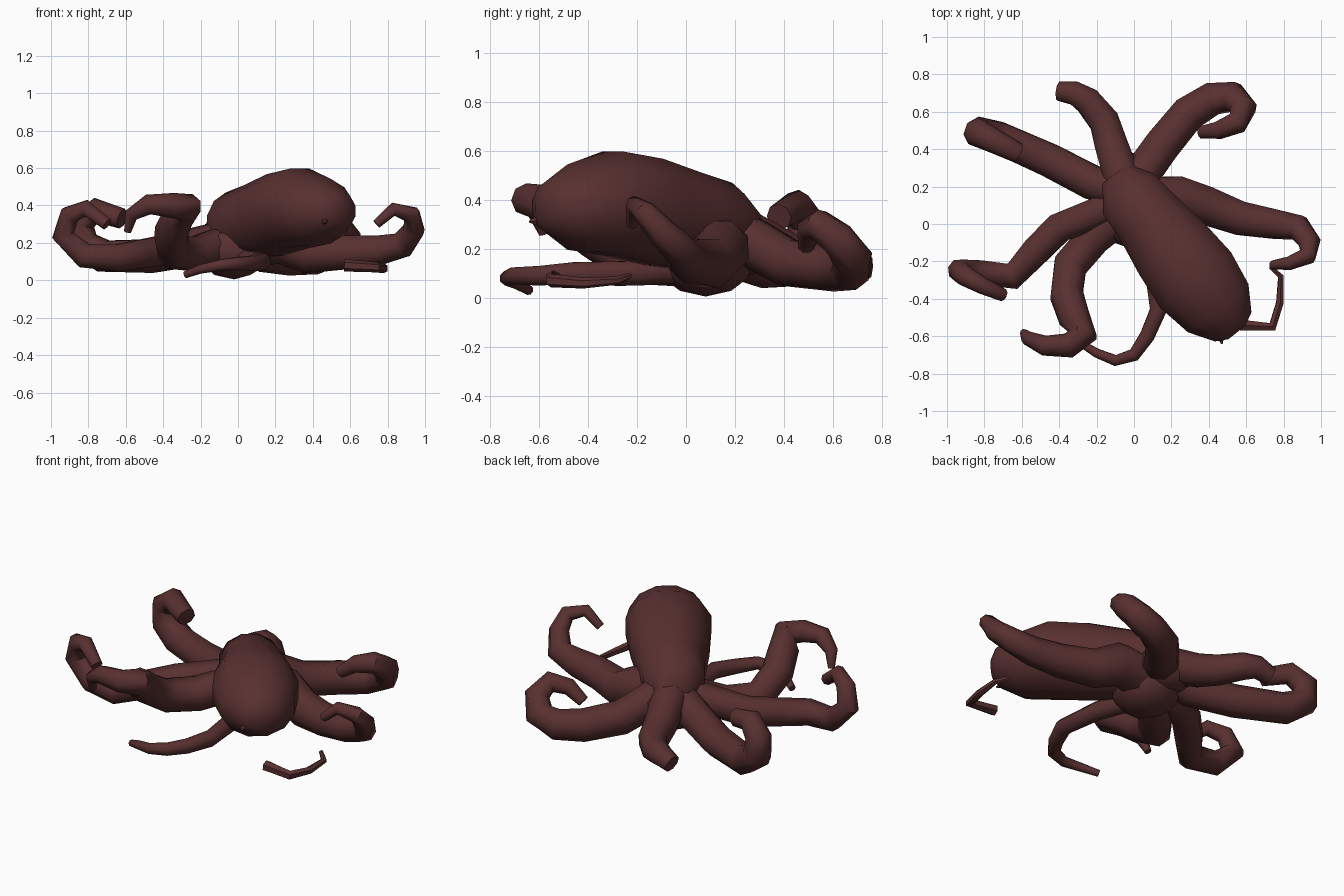
import bpy
import bmesh
import math
from mathutils import Vector, Matrix

cube = bpy.data.objects.get("Cube")
if cube:
    bpy.data.objects.remove(cube, do_unlink=True)

# One skin colour for the whole animal
skin = bpy.data.materials.new("dark reddish brown")
skin.use_nodes = True
skin_colour = (0.098, 0.029, 0.029, 1)
skin.diffuse_color = skin_colour
skin.node_tree.nodes["Principled BSDF"].inputs["Base Color"].default_value = skin_colour


def finish(name, bm):
    """Turn a bmesh into a shaded, coloured object."""
    bmesh.ops.recalc_face_normals(bm, faces=bm.faces)
    mesh = bpy.data.meshes.new(name)
    bm.to_mesh(mesh)
    bm.free()
    mesh.materials.append(skin)
    obj = bpy.data.objects.new(name, mesh)
    bpy.context.collection.objects.link(obj)
    bpy.ops.object.select_all(action='DESELECT')
    obj.select_set(True)
    bpy.context.view_layer.objects.active = obj
    bpy.ops.object.shade_smooth_by_angle(angle=math.radians(50))


def loft(name, rings):
    """Skin a list of vertex-position rings and cap both ends."""
    bm = bmesh.new()
    loops = [[bm.verts.new(p) for p in ring] for ring in rings]
    count = len(rings[0])
    for a, b in zip(loops, loops[1:]):
        for i in range(count):
            j = (i + 1) % count
            bm.faces.new((a[i], a[j], b[j], b[i]))
    bm.faces.new(loops[0][::-1])
    bm.faces.new(loops[-1])
    finish(name, bm)


def ring(centre, side, up, width, height, sides):
    """An elliptical cross-section."""
    points = []
    for i in range(sides):
        t = math.tau * (i + 0.5) / sides
        points.append(centre + side * (width * math.cos(t)) + up * (height * math.sin(t)))
    return points


def arm(name, path, root, tip, power=1.0, sides=8):
    """Tapered tube along a path, with a frame carried along the bends."""
    points = [Vector(p) for p in path]
    last = len(points) - 1
    rings = []
    up = Vector((0, 0, 1))
    for i, p in enumerate(points):
        before = (p - points[max(i - 1, 0)]).normalized()
        after = (points[min(i + 1, last)] - p).normalized()
        along = (before + after).normalized()
        up = (up - along * up.dot(along)).normalized()
        radius = root + (tip - root) * (i / last) ** power
        rings.append(ring(p, along.cross(up), up, radius, radius, sides))
    loft(name, rings)


def blob(name, centre, size):
    """A low-poly ellipsoid."""
    bm = bmesh.new()
    bmesh.ops.create_icosphere(
        bm, subdivisions=2, radius=1,
        matrix=Matrix.Translation(centre) @ Matrix.Diagonal((*size, 1)))
    finish(name, bm)


# Mantle and head: centre, half width, half height of each section
axis_side = Vector((0.78, 0.62, 0))
sections = [
    ((-0.10, 0.27, 0.27), 0.09, 0.09),
    ((-0.03, 0.16, 0.30), 0.18, 0.175),
    ((0.07, 0.04, 0.31), 0.195, 0.205),
    ((0.20, -0.13, 0.35), 0.23, 0.225),
    ((0.33, -0.30, 0.385), 0.25, 0.22),
    ((0.45, -0.45, 0.37), 0.215, 0.18),
    ((0.53, -0.55, 0.37), 0.13, 0.11),
    ((0.55, -0.58, 0.37), 0.06, 0.06),
]
loft("mantle", [ring(Vector(c), axis_side, Vector((0, 0, 1)), w, h, 12)
                for c, w, h in sections])

# Webs under the head and between the rear arms
blob("web", (-0.02, 0.08, 0.16), (0.2, 0.21, 0.155))
blob("back_web", (-0.04, 0.25, 0.2), (0.16, 0.14, 0.11))

# Small point at the end of the mantle
arm("mantle_point", [(0.44, -0.52, 0.33), (0.47, -0.64, 0.31)], 0.06, 0.005, sides=5)

# Eight arms
arm("back_left_arm", [
    (0, 0.15, 0.28), (0.05, 0.28, 0.22), (0.15, 0.42, 0.14), (0.29, 0.59, 0.12),
    (0.42, 0.67, 0.12), (0.53, 0.68, 0.16), (0.585, 0.62, 0.24),
    (0.55, 0.54, 0.3), (0.45, 0.5, 0.28), (0.36, 0.49, 0.21)], 0.105, 0.035, 2.0)

arm("back_arm", [
    (-0.03, 0.16, 0.3), (-0.08, 0.3, 0.23), (-0.12, 0.42, 0.17), (-0.16, 0.55, 0.13),
    (-0.25, 0.66, 0.14), (-0.32, 0.7, 0.14), (-0.4, 0.71, 0.11)], 0.105, 0.055, 1.5)

arm("back_right_arm", [
    (-0.06, 0.17, 0.25), (-0.22, 0.22, 0.17), (-0.45, 0.34, 0.13), (-0.72, 0.46, 0.13),
    (-0.83, 0.49, 0.2), (-0.84, 0.49, 0.31), (-0.76, 0.45, 0.375),
    (-0.62, 0.38, 0.33)], 0.1, 0.055, 2.0)

arm("right_arm", [
    (-0.05, 0.12, 0.24), (-0.22, 0.05, 0.2), (-0.4, -0.02, 0.16), (-0.52, -0.14, 0.14),
    (-0.65, -0.28, 0.12), (-0.82, -0.26, 0.13), (-0.935, -0.25, 0.24),
    (-0.9, -0.28, 0.35), (-0.81, -0.33, 0.385), (-0.7, -0.38, 0.3)], 0.09, 0.035, 1.8)

arm("front_right_arm", [
    (-0.06, 0.05, 0.2), (-0.22, -0.08, 0.14), (-0.34, -0.22, 0.15), (-0.36, -0.38, 0.25),
    (-0.32, -0.5, 0.34), (-0.27, -0.59, 0.39), (-0.35, -0.65, 0.4),
    (-0.48, -0.65, 0.405), (-0.57, -0.61, 0.35), (-0.59, -0.58, 0.26)], 0.1, 0.02, 2.2)

arm("front_arm", [
    (-0.02, 0.05, 0.12), (0.1, -0.2, 0.1), (0.13, -0.46, 0.1), (0.07, -0.6, 0.09),
    (0, -0.7, 0.09), (-0.1, -0.73, 0.08), (-0.2, -0.69, 0.06),
    (-0.28, -0.64, 0.03)], 0.06, 0.02)

# Only the curled end of this arm shows beyond the mantle
arm("front_left_arm", [
    (0.57, -0.54, 0.08), (0.74, -0.55, 0.07), (0.78, -0.42, 0.06),
    (0.785, -0.28, 0.07), (0.73, -0.23, 0.09)], 0.033, 0.012, sides=6)

arm("left_arm", [
    (0.03, 0.12, 0.2), (0.24, 0.14, 0.2), (0.38, 0.1, 0.14), (0.57, 0.03, 0.15),
    (0.75, 0, 0.16), (0.88, -0.02, 0.19), (0.94, -0.1, 0.27),
    (0.93, -0.17, 0.35), (0.83, -0.21, 0.38), (0.74, -0.22, 0.3)], 0.14, 0.025, 0.9)
